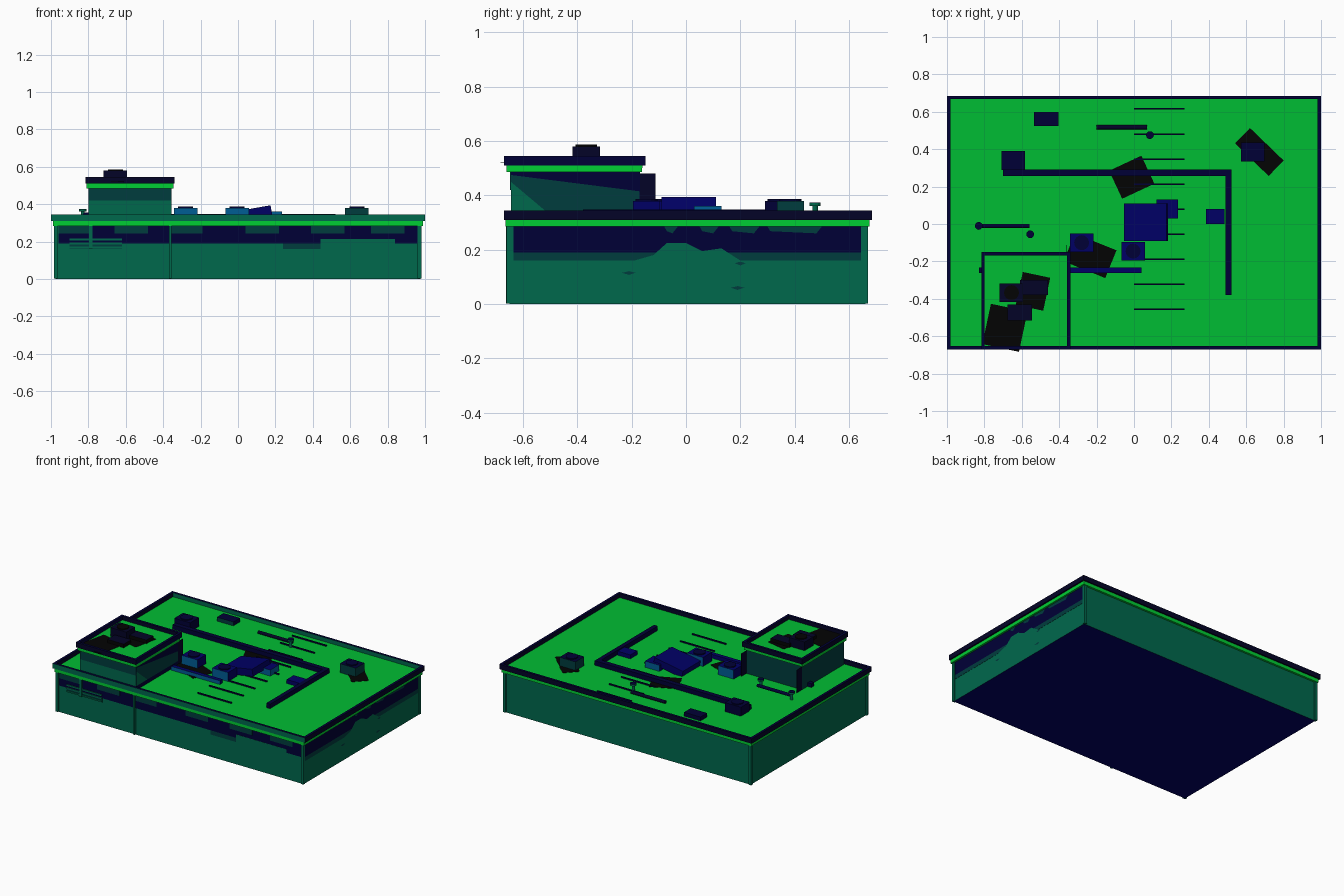
import bpy, bmesh, math
from mathutils import Matrix, Vector

old = bpy.data.objects.get("Cube")
if old:
    bpy.data.objects.remove(old, do_unlink=True)


def material(name, rgb):
    m = bpy.data.materials.new(name)
    m.use_nodes = True
    m.diffuse_color = (*rgb, 1)
    bsdf = m.node_tree.nodes["Principled BSDF"]
    bsdf.inputs["Base Color"].default_value = (*rgb, 1)
    bsdf.inputs["Roughness"].default_value = 0.9
    return m


GREEN = material("roof green", (0, .51, .033))
TRIM = material("trim green", (0, .62, .033))
TEAL = material("wall teal", (0, .14, .073))
DEEP = material("deep teal", (0, .045, .048))
NAVY = material("navy", (0, 0, .037))
INK = material("ink navy", (.001, .001, .02))
BLUE = material("dark blue", (0, 0, .13))
STEEL = material("steel blue", (0, .11, .3))
BLACK = material("black", (.001, .001, .001))


def finish(name, bm, mats):
    me = bpy.data.meshes.new(name)
    bm.to_mesh(me)
    bm.free()
    for m in mats:
        me.materials.append(m)
    ob = bpy.data.objects.new(name, me)
    bpy.context.collection.objects.link(ob)
    return ob


def box(name, xs, ys, zs, base, turn=0, tilt=0, **sides):
    """Box between limits; sides gives a material for top, bottom, front, back, left or right."""
    dirs = dict(top=(0, 0, 1), bottom=(0, 0, -1), front=(0, -1, 0),
                back=(0, 1, 0), left=(1, 0, 0), right=(-1, 0, 0))
    bm = bmesh.new()
    bmesh.ops.create_cube(bm, size=1)
    bm.normal_update()
    for i, side in enumerate(sides):
        for f in bm.faces:
            if f.normal.dot(Vector(dirs[side])) > .9:
                f.material_index = i + 1
    lim = (xs, ys, zs)
    size = [b - a for a, b in lim]
    mid = Vector([(a + b) / 2 for a, b in lim])
    bm.transform(Matrix.Translation(mid) @ Matrix.Rotation(math.radians(turn), 4, 'Z')
                 @ Matrix.Rotation(math.radians(tilt), 4, 'Y') @ Matrix.Diagonal((*size, 1)))
    return finish(name, bm, [base, *sides.values()])


def cylinder(name, centre, r, depth, mat, axis='Z', n=12):
    bm = bmesh.new()
    bmesh.ops.create_cone(bm, cap_ends=True, segments=n, radius1=r, radius2=r, depth=depth)
    rot = Matrix.Rotation(math.pi / 2, 4, 'Y') if axis == 'X' else Matrix.Identity(4)
    bm.transform(Matrix.Translation(centre) @ rot)
    return finish(name, bm, [mat])


def side_plate(name, x, pts, mat):
    """Flat painted polygon facing +x, from (y, z) points."""
    bm = bmesh.new()
    face = bm.faces.new([bm.verts.new((x, y, z)) for y, z in pts])
    face.normal_update()
    if face.normal.x < 0:
        face.normal_flip()
    return finish(name, bm, [mat])


def frame(name, x0, x1, y0, y1, zs, t, base, **sides):
    for part, xs, ys in (("front", (x0, x1), (y0, y0 + t)), ("back", (x0, x1), (y1 - t, y1)),
                         ("right", (x0, x0 + t), (y0 + t, y1 - t)),
                         ("left", (x1 - t, x1), (y0 + t, y1 - t))):
        box(f"{name}_{part}", xs, ys, zs, base, **sides)


# Main hall, cornice, roof and parapet
box("hall", (-.975, .975), (-.65, .66), (0, .29), TEAL, bottom=BLUE)
box("cornice", (-.99, .99), (-.665, .675), (.285, .312), TRIM)
box("roof", (-.985, .985), (-.66, .67), (.3, .316), GREEN)
frame("parapet", -1, 1, -.67, .685, (.31, .345), .018, INK, front=TEAL, top=NAVY)
for x in (-.975, .97):
    for y in (-.65, .66):
        box("corner_post", (x - .01, x + .01), (y - .01, y + .01), (.002, .285), TEAL)
box("front_post", (-.37, -.355), (-.662, -.64), (.002, .285), TEAL)

# Painted bands on the front
box("front_band", (-.96, .96), (-.652, -.64), (.19, .285), NAVY)
for a, b in ((-.9, -.62), (.24, .44)):
    box("front_band_drop", (a, b), (-.652, -.64), (.16, .19), DEEP)
box("front_repaint", (.44, .84), (-.653, -.64), (.188, .215), TEAL)
for x in (-.87, -.57, -.28, .13, .48, .8):
    box("front_patch", (x - .09, x + .09), (-.653, -.64), (.243, .285), DEEP)

# Ladder rack on the front
for z in (.168, .19, .212):
    box("rack_rung", (-.9, -.62), (-.658, -.65), (z - .005, z + .005), TEAL)
box("rack_upright", (-.797, -.777), (-.66, -.65), (.16, .285), TEAL)

# Painted bands, worn patch and scuffs on the left wall
box("side_band", (.96, .9765), (-.635, .645), (.19, .285), NAVY)
box("side_band_low", (.96, .9765), (-.635, .645), (.16, .19), DEEP)
side_plate("worn_patch", .9775, [(-.22, .13), (-.19, .16), (-.12, .18), (-.07, .225), (.0, .225),
                                 (.06, .195), (.13, .205), (.2, .16), (.24, .12), (.2, .06),
                                 (.1, .05), (-.02, .03), (-.1, .06), (-.2, .1)], TEAL)
for a, b in ((-.08, -.03), (.05, .12), (.16, .27), (.3, .5)):
    side_plate("chipped_edge", .9775, [(a, .285), (a + .01, .268), (b - .02, .26), (b, .285)], DEEP)
for y, z, w in ((-.21, .115, .05), (.19, .06, .05), (.2, .15, .04)):
    side_plate("scuff", .978, [(y - w / 2, z), (y, z - .008), (y + w / 2, z), (y, z + .006)], DEEP)

# Stair tower
box("tower", (-.8, -.355), (-.645, -.17), (.3, .49), TEAL, left=NAVY, back=DEEP, right=DEEP)
box("tower_front_band", (-.8, -.355), (-.647, -.64), (.42, .488), DEEP)
side_plate("tower_side_tint", -.354, [(-.645, .475), (-.645, .45), (-.52, .345), (-.172, .345),
                                      (-.172, .415)], DEEP)
side_plate("tower_side_corner", -.354, [(-.645, .45), (-.645, .345), (-.52, .345)], TEAL)
for x in (-.8, -.36):
    box("door_screen", (x, x + .001), (-.171, -.112), (.316, .48), INK)
box("tower_cornice", (-.81, -.345), (-.66, -.162), (.485, .512), TRIM)
box("tower_roof", (-.805, -.35), (-.655, -.16), (.5, .518), GREEN)
frame("tower_parapet", -.816, -.34, -.67, -.15, (.51, .545), .018, INK, top=NAVY, left=NAVY)

# Ducts
box("long_duct", (-.7, .52), (.257, .292), (.316, .348), NAVY)
box("cross_duct", (.49, .52), (-.38, .257), (.316, .348), NAVY)
box("short_duct", (-.345, .04), (-.263, -.233), (.316, .343), BLUE, front=STEEL)
box("duct_stub", (-.83, -.8), (-.263, -.233), (.316, .343), NAVY)

# Rooftop units with round fan caps
for x, y, top, front, side in ((-.645, .34, NAVY, NAVY, NAVY), (.635, .385, NAVY, DEEP, DEEP),
                               (-.28, -.1, BLUE, STEEL, BLUE), (-.005, -.145, BLUE, STEEL, BLUE)):
    box("roof_unit", (x - .063, x + .063), (y - .05, y + .05), (.316, .38), side,
        top=top, front=front, back=front)
    cylinder("fan_cap", (x, y, .382), .04, .01, NAVY, n=16)
box("tower_unit", (-.718, -.593), (-.417, -.317), (.518, .58), INK)
cylinder("tower_fan_cap", (-.655, -.367, .582), .04, .01, BLACK, n=16)
box("tower_box", (-.61, -.46), (-.38, -.3), (.518, .545), BLACK, top=INK)
box("tower_box", (-.675, -.545), (-.515, -.43), (.518, .545), BLACK, top=INK)
box("low_box", (-.535, -.405), (.525, .6), (.316, .344), NAVY, front=DEEP)
box("low_box", (.385, .485), (0, .08), (.316, .344), BLUE)
box("tilted_unit", (-.05, .18), (-.09, .11), (.325, .375), BLUE, tilt=-10)
box("side_unit", (.12, .235), (.03, .13), (.316, .36), BLUE, front=STEEL, back=STEEL, left=STEEL)

# Loose dark sheets lying on the roofs
for x, y, w, d, z, a in ((.67, .385, .25, .115, .317, -44), (-.012, .25, .19, .165, .317, 25),
                         (-.235, -.17, .24, .16, .317, -22), (-.54, -.36, .15, .18, .519, -12),
                         (-.69, -.555, .2, .22, .519, -12)):
    box("dark_sheet", (x - w / 2, x + w / 2), (y - d / 2, y + d / 2), (z, z + .002), BLACK, turn=a)

# Row of thin roof ribs
for i in range(9):
    y = .615 - .134 * i
    box("roof_rib", (0, .27), (y - .004, y + .004), (.316, .325), NAVY)

# Pipes and vent posts
cylinder("pipe", (-.695, -.01, .345), .011, .27, NAVY, 'X')
cylinder("pipe", (-.065, .517, .33), .011, .27, INK, 'X')
for x, y in ((-.83, -.01), (-.555, -.055), (.085, .475)):
    cylinder("vent_post", (x, y, .34), .01, .06, TEAL)
    cylinder("vent_cap", (x, y, .366), .021, .012, TEAL)
    cylinder("vent_lid", (x, y, .373), .021, .002, NAVY)
